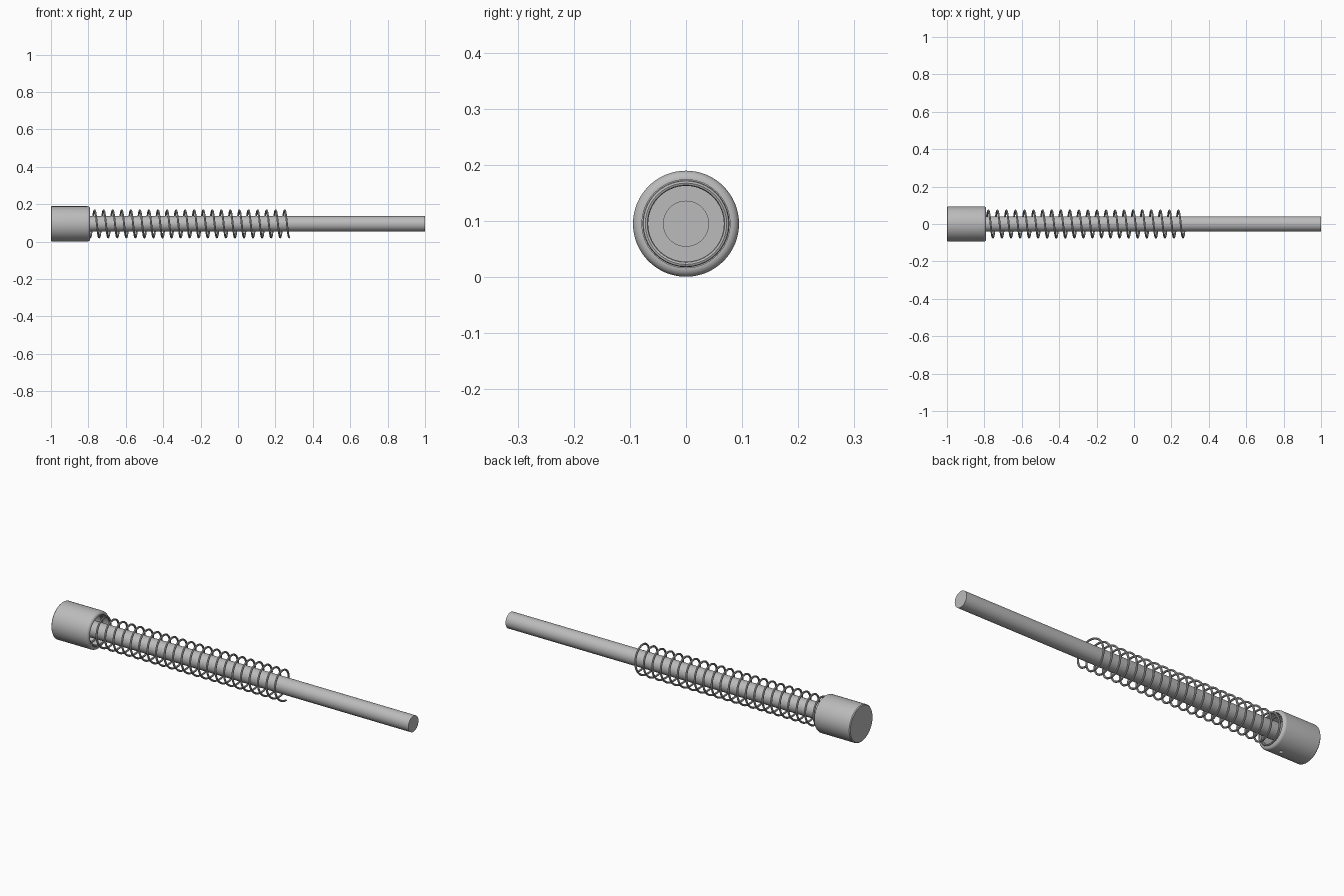
import bpy
import math
from mathutils import Matrix

AXIS_Z = 0.095

if "Cube" in bpy.data.objects:
    bpy.data.objects.remove(bpy.data.objects["Cube"], do_unlink=True)

steel = bpy.data.materials.new("grey steel")
steel.use_nodes = True
COLOUR = (0.5, 0.5, 0.5, 1)
steel.diffuse_color = COLOUR
steel.node_tree.nodes["Principled BSDF"].inputs["Base Color"].default_value = COLOUR


def finish(obj, name):
    """Name, colour and smooth a part."""
    obj.name = name
    obj.data.materials.clear()
    obj.data.materials.append(steel)
    bpy.ops.object.select_all(action="DESELECT")
    obj.select_set(True)
    bpy.context.view_layer.objects.active = obj
    bpy.ops.object.shade_smooth_by_angle(angle=math.radians(35))
    return obj


def lathe(name, profile, steps=64):
    """Spin (x, radius) points about the long axis; zero radius closes an end."""
    verts, faces = [], []
    for x, r in profile:
        for i in range(steps):
            a = math.tau * i / steps
            verts.append((x, r * math.sin(a), AXIS_Z + r * math.cos(a)))
    for k in range(len(profile) - 1):
        for i in range(steps):
            j = (i + 1) % steps
            a, b = k * steps, (k + 1) * steps
            faces.append((a + i, b + i, b + j, a + j))
    faces.append(tuple(range(steps)))
    faces.append(tuple(reversed(range(len(verts) - steps, len(verts)))))
    mesh = bpy.data.meshes.new(name)
    mesh.from_pydata(verts, [], faces)
    obj = bpy.data.objects.new(name, mesh)
    bpy.context.collection.objects.link(obj)
    return finish(obj, name)


# Plunger rod
lathe("rod", [(-0.95, 0.041), (1, 0.041)])

# End cap: small rear bevel, rounded front lip, shallow bore for the spring
R, F = 0.0945, 0.015
lip = [(-0.79 - F + F * math.sin(t), R - F + F * math.cos(t))
       for t in (math.pi / 2 * i / 6 for i in range(7))]
cap = lathe("end_cap", [(-1, R - 0.004), (-0.996, R)] + lip
            + [(-0.79, 0.0785), (-0.87, 0.0785)])

# Small radial hole under the cap
bpy.ops.mesh.primitive_cylinder_add(vertices=24, radius=0.01, depth=0.06,
                                    location=(-0.848, 0, 0.01))
drill = bpy.context.object
drill.name = "hole_cutter"
drill.hide_render = True
drill.hide_set(True)
cut = cap.modifiers.new("hole", "BOOLEAN")
cut.operation = "DIFFERENCE"
cut.object = drill

# Coil spring: round wire swept along a helix that ends underneath
PITCH, END, COIL, WIRE, TURNS, STEPS = 0.0484, 0.274, 0.0725, 0.005, 23, 40
SIDES = 8
verts, faces = [], []
count = TURNS * STEPS + 1
for i in range(count):
    a = math.tau * i / STEPS
    x = END - PITCH * (TURNS - i / STEPS)
    turn = Matrix.Rotation(a, 3, "X")
    for s in range(SIDES):
        b = math.tau * s / SIDES
        r = COIL + WIRE * math.cos(b)
        p = turn @ Matrix.Identity(3).col[2].to_3d() * -r
        verts.append((x + WIRE * math.sin(b), p.y, AXIS_Z + p.z))
for i in range(count - 1):
    for s in range(SIDES):
        t = (s + 1) % SIDES
        a, b = i * SIDES, (i + 1) * SIDES
        faces.append((a + s, a + t, b + t, b + s))
faces.append(tuple(reversed(range(SIDES))))
faces.append(tuple(range(len(verts) - SIDES, len(verts))))
mesh = bpy.data.meshes.new("spring")
mesh.from_pydata(verts, [], faces)
spring = bpy.data.objects.new("spring", mesh)
bpy.context.collection.objects.link(spring)
finish(spring, "spring")
